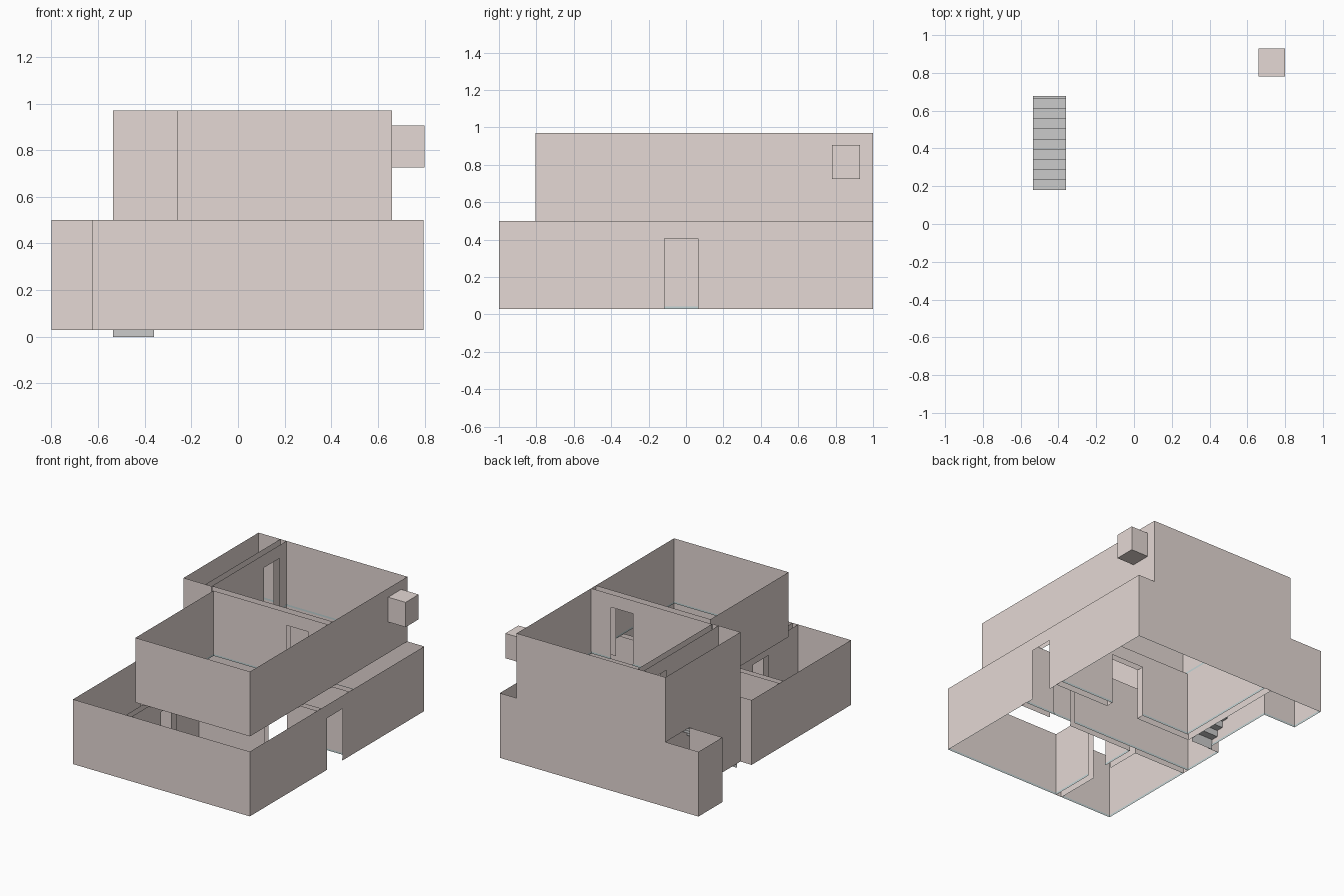
import bpy

if "Cube" in bpy.data.objects:
    bpy.data.objects.remove(bpy.data.objects["Cube"])

def material(name, rgb):
    m = bpy.data.materials.new(name)
    m.diffuse_color = (*rgb, 1)
    m.use_nodes = True
    m.node_tree.nodes["Principled BSDF"].inputs["Base Color"].default_value = m.diffuse_color
    return m

PLASTER = material("plaster", (0.78, 0.69, 0.66))
TRIM = material("trim", (0.55, 0.66, 0.67))
HEADER = 0.095   # wall height left above a door

def make(name, quads, mat=None):
    """Mesh object from a list of quads given as corner tuples."""
    verts, faces = [], []
    for q in quads:
        faces.append(range(len(verts), len(verts) + 4))
        verts += q
    me = bpy.data.meshes.new(name)
    me.from_pydata(verts, [], [tuple(f) for f in faces])
    if mat:
        me.materials.append(mat)
    ob = bpy.data.objects.new(name, me)
    bpy.context.collection.objects.link(ob)
    return ob

def panel(p, q, z0, z1):
    return [(*p, z0), (*q, z0), (*q, z1), (*p, z1)]

def room(name, pts, z0, doors):
    """Thin walls round a counter-clockwise plan; doors = {side: (from, to)}."""
    z1 = z0 + 0.47
    walls, trim = [], []
    for i, p in enumerate(pts):
        q = pts[(i + 1) % len(pts)]
        ax = 0 if p[1] == q[1] else 1
        d = 1 if q[ax] > p[ax] else -1
        at = lambda v: (v, p[1]) if ax == 0 else (p[0], v)
        if i in doors:
            a, b = [at(v) for v in sorted(doors[i], reverse=d < 0)]
            solid = [(p, a), (b, q)]
            walls.append(panel(a, b, z1 - HEADER, z1))
        else:
            solid = [(p, q)]
        # skirting sits just inside the wall
        n = (0, d * 0.004) if ax == 0 else (-d * 0.004, 0)
        for a, b in solid:
            walls.append(panel(a, b, z0, z1))
            trim.append(panel((a[0] + n[0], a[1] + n[1]),
                              (b[0] + n[0], b[1] + n[1]), z0, z0 + 0.013))
    make(name + "_walls", walls, PLASTER)
    make(name + "_skirting", trim, TRIM)

def rect(x0, y0, x1, y1):
    return [(x0, y0), (x1, y0), (x1, y1), (x0, y1)]

LOW, UP = 0.03, 0.50

# Ground floor rooms
room("hallway", [(-.625, -.18), (.795, -.18), (.795, .14), (-.36, .14), (-.36, 1),
                 (-.80, 1), (-.80, .725), (-.535, .725), (-.535, .14), (-.625, .14)],
     LOW, {0: (.37, .55), 1: (-.115, .065), 2: (.085, .35)})
room("lower_back_room", rect(-.31, .19, .795, 1), LOW, {0: (.085, .35)})
room("lower_front_room", rect(-.155, -1, .795, -.225), LOW,
     {2: (.37, .55), 3: (-.66, -.485)})
room("side_room", rect(-.625, -1, -.20, -.225), LOW, {1: (-.66, -.485)})

# Upper floor rooms
room("stair_hall", rect(-.535, .14, -.36, 1), UP, {1: (.74, .92)})
room("upper_back_room", rect(-.31, .145, .66, 1), UP,
     {0: (.325, .50), 3: (.74, .92)})
room("upper_front_room", rect(-.26, -.805, .66, .09), UP, {2: (.325, .50)})

# Outer wall strips closing the gaps between rooms, and wide opening jambs
strips = [((.795, -.225), (.795, -.18), LOW), ((.795, .14), (.795, .19), LOW),
          ((-.36, 1), (-.31, 1), LOW), ((-.20, -1), (-.155, -1), LOW),
          ((-.625, -.225), (-.625, -.18), LOW), ((-.36, .14), (-.31, .14), UP),
          ((-.36, 1), (-.31, 1), UP), ((.66, .09), (.66, .145), UP)]
make("gap_strips", [panel(p, q, z, z + .47) for p, q, z in strips], PLASTER)
make("opening_jambs", [panel((x, .14), (x, .19), LOW, UP - HEADER)
                       for x in (.085, .35)], PLASTER)

# Projecting box on the right wall
x0, x1, y0, y1, z0, z1 = .66, .80, .78, .93, .725, .905
c = rect(x0, y0, x1, y1)
make("wall_box", [panel(c[i], c[(i + 1) % 4], z0, z1) for i in range(4)]
     + [[(*p, z1) for p in c], [(*p, z0) for p in reversed(c)]], PLASTER)

# Stairs: folded risers and treads
STEPS, RUN, RISE = 9, .0537, .047
L, R = -.535, -.36
steps = []
z = 0.0
for i in range(STEPS + 1):
    y, top = .18 + i * RUN, LOW + (i + 1) * RISE
    steps.append([(L, y, z), (R, y, z), (R, y, top), (L, y, top)])
    back = y + (RUN if i < STEPS else .014)
    steps.append([(L, y, top), (R, y, top), (R, back, top), (L, back, top)])
    z = top
make("stairs", steps)
